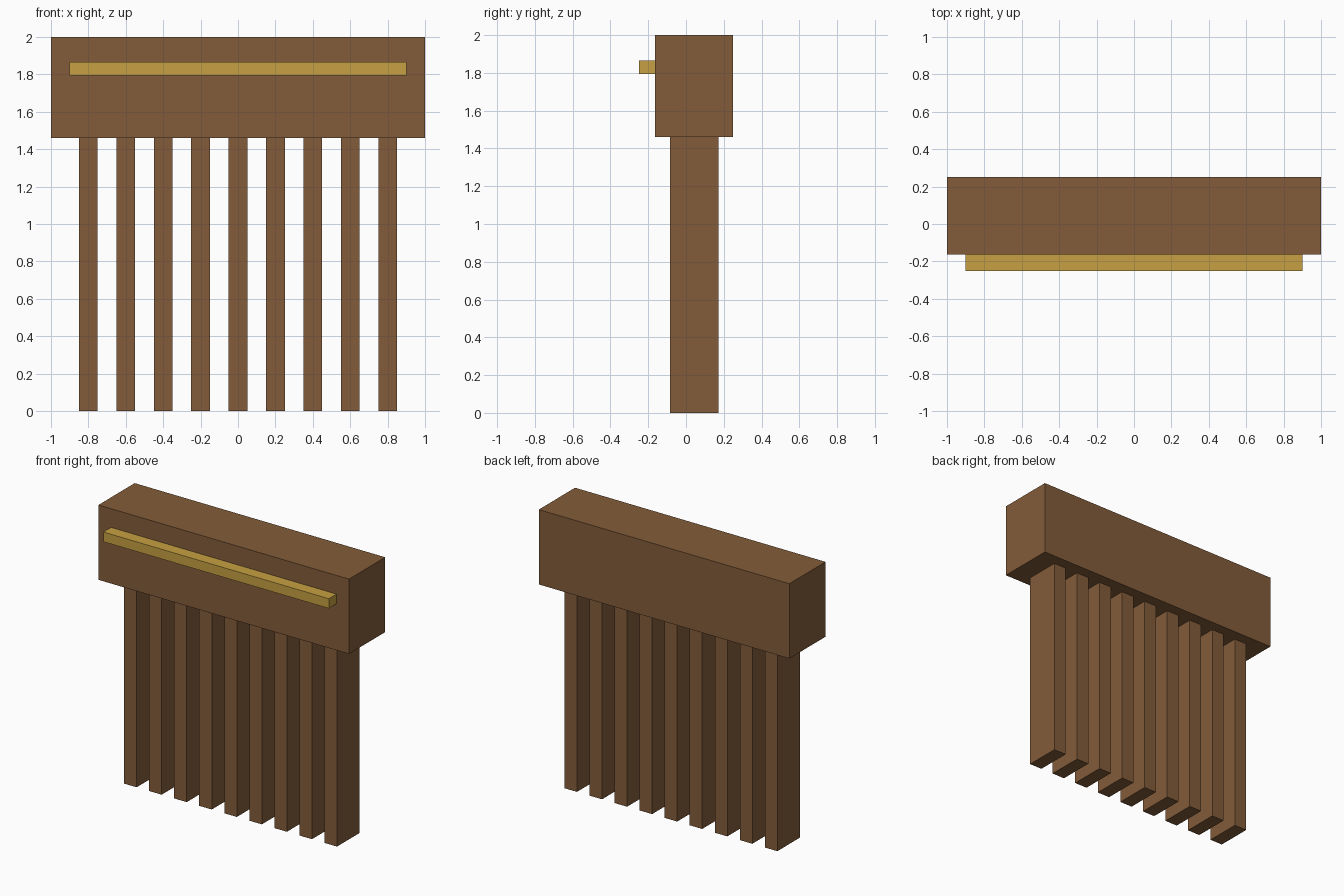
import bpy
import bmesh
from mathutils import Vector

cube = bpy.data.objects.get("Cube")
if cube:
    bpy.data.objects.remove(cube, do_unlink=True)


def make_material(name, rgb):
    mat = bpy.data.materials.new(name)
    mat.use_nodes = True
    color = (*rgb, 1.0)
    mat.diffuse_color = color
    mat.node_tree.nodes["Principled BSDF"].inputs["Base Color"].default_value = color
    return mat


def box(name, low, high, mat):
    """Flat-shaded box spanning two opposite corners."""
    low, high = Vector(low), Vector(high)
    bm = bmesh.new()
    bmesh.ops.create_cube(bm, size=1.0)
    bmesh.ops.scale(bm, vec=high - low, verts=bm.verts)
    mesh = bpy.data.meshes.new(name)
    bm.to_mesh(mesh)
    bm.free()
    mesh.materials.append(mat)
    obj = bpy.data.objects.new(name, mesh)
    obj.location = (low + high) / 2
    bpy.context.collection.objects.link(obj)
    return obj


wood = make_material("brown_wood", (0.227, 0.107, 0.042))
gold = make_material("gold", (0.565, 0.352, 0.054))

# Comb spine
box("spine", (-1, -0.163, 1.46), (1, 0.25, 2), wood)

# Raised bar across the front of the spine
box("front_bar", (-0.9, -0.25, 1.795), (0.9, -0.163, 1.865), gold)

# Row of evenly spaced teeth
tooth_count = 9
for i in range(tooth_count):
    x = 0.2 * (i - (tooth_count - 1) / 2)
    box(f"tooth_{i + 1}", (x - 0.05, -0.085, 0), (x + 0.05, 0.172, 1.46), wood)
